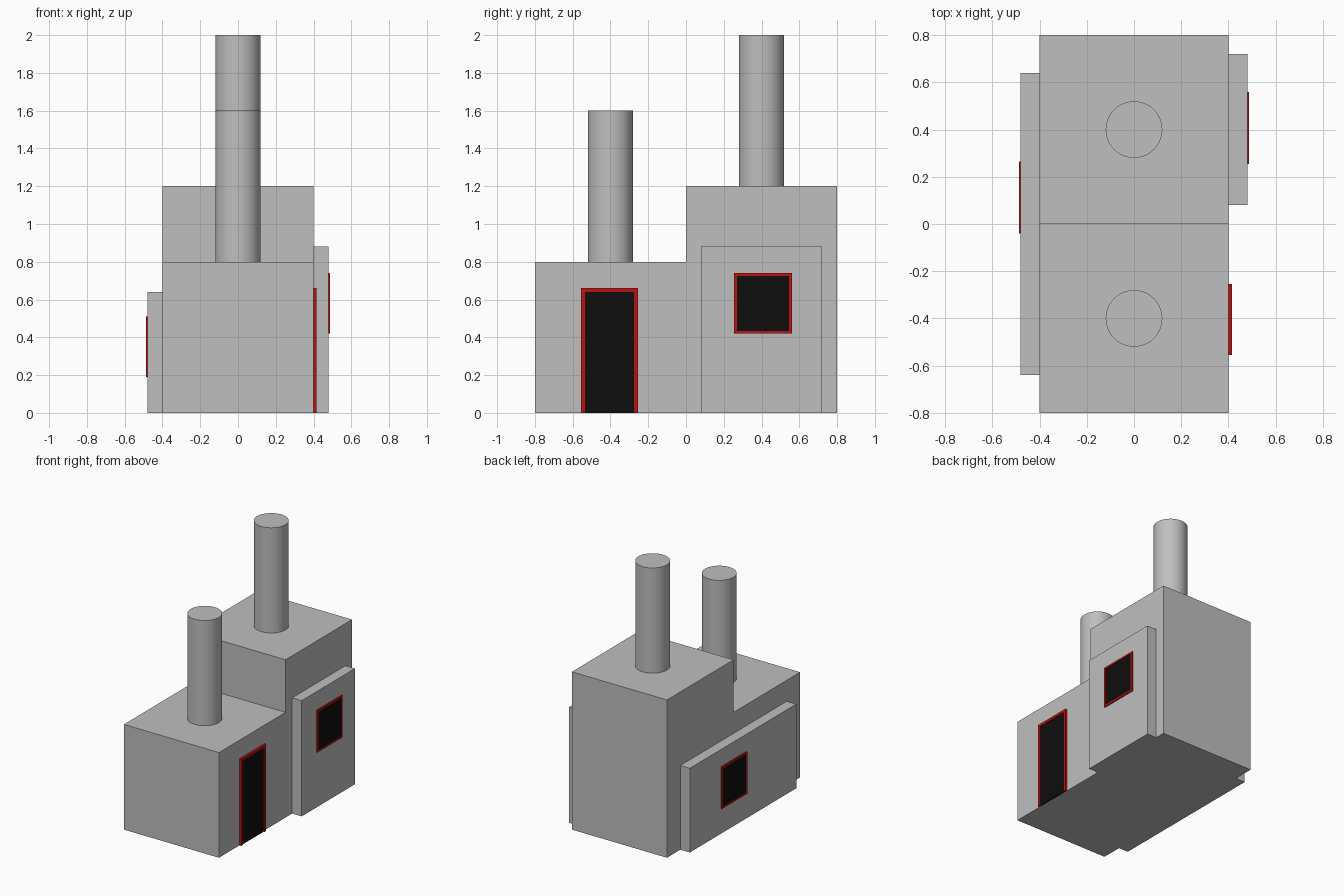
import bpy
import bmesh
import math
from mathutils import Vector

old = bpy.data.objects.get("Cube")
if old:
    bpy.data.objects.remove(old, do_unlink=True)


def material(name, rgb):
    mat = bpy.data.materials.new(name)
    mat.use_nodes = True
    mat.diffuse_color = (*rgb, 1)
    mat.node_tree.nodes["Principled BSDF"].inputs["Base Color"].default_value = (*rgb, 1)
    return mat


grey = material("wall grey", (0.52, 0.52, 0.52))
red = material("frame red", (0.5, 0.006, 0.006))
black = material("pane black", (0.004, 0.004, 0.004))


def finish(name, bm, mats):
    mesh = bpy.data.meshes.new(name)
    bm.to_mesh(mesh)
    bm.free()
    for mat in mats:
        mesh.materials.append(mat)
    obj = bpy.data.objects.new(name, mesh)
    bpy.context.collection.objects.link(obj)
    return obj


def box_mesh(low, high):
    low, high = Vector(low), Vector(high)
    bm = bmesh.new()
    bmesh.ops.create_cube(bm, size=1)
    bmesh.ops.scale(bm, vec=high - low, verts=bm.verts)
    bmesh.ops.translate(bm, vec=(low + high) / 2, verts=bm.verts)
    return bm


def block(name, low, high):
    return finish(name, box_mesh(low, high), [grey])


def opening(name, low, high, side, border, recess):
    """Framed panel on a side wall: red rim with a dark recessed pane."""
    bm = box_mesh(low, high)
    bm.normal_update()
    outer = [f for f in bm.faces if f.normal.x * side > 0.9]
    bmesh.ops.inset_region(bm, faces=outer, thickness=border, depth=0)
    # Sink the pane inside its rim
    ring = bmesh.ops.extrude_discrete_faces(bm, faces=outer)["faces"]
    bmesh.ops.translate(bm, vec=(-side * recess, 0, 0), verts=ring[0].verts)
    ring[0].material_index = 1
    return finish(name, bm, [red, black])


def chimney(name, y, base, height):
    bpy.ops.mesh.primitive_cylinder_add(
        vertices=48, radius=0.12, depth=height, location=(0, y, base + height / 2))
    obj = bpy.context.object
    obj.name = name
    obj.data.materials.append(grey)
    bpy.ops.object.shade_smooth_by_angle(angle=math.radians(30))


# Main halls
block("front_hall", (-0.4, -0.8, 0), (0.4, 0, 0.8))
block("back_hall", (-0.4, 0, 0), (0.4, 0.8, 1.2))

# Side annexes
block("left_annex", (0.4, 0.08, 0), (0.48, 0.72, 0.88))
block("right_annex", (-0.48, -0.64, 0), (-0.4, 0.64, 0.64))

# Chimneys
chimney("front_chimney", -0.4, 0.8, 0.8)
chimney("back_chimney", 0.4, 1.2, 0.8)

# Windows
opening("left_window", (0.48, 0.255, 0.42), (0.488, 0.56, 0.74), 1, 0.02, 0.003)
opening("right_window", (-0.488, -0.04, 0.19), (-0.48, 0.265, 0.51), -1, 0.02, 0.003)

# Door: the pane reaches the ground between the posts
block_top, y0, y1, post = 0.66, -0.555, -0.255, 0.02
for name, low, high, mat in (
        ("door_front_post", (y0, 0), (y0 + post, block_top), red),
        ("door_back_post", (y1 - post, 0), (y1, block_top), red),
        ("door_lintel", (y0 + post, block_top - post), (y1 - post, block_top), red),
        ("door_pane", (y0 + post, 0), (y1 - post, block_top - post), black)):
    depth = 0.416 if mat == red else 0.409
    finish(name, box_mesh((0.4, *low), (depth, *high)), [mat])
